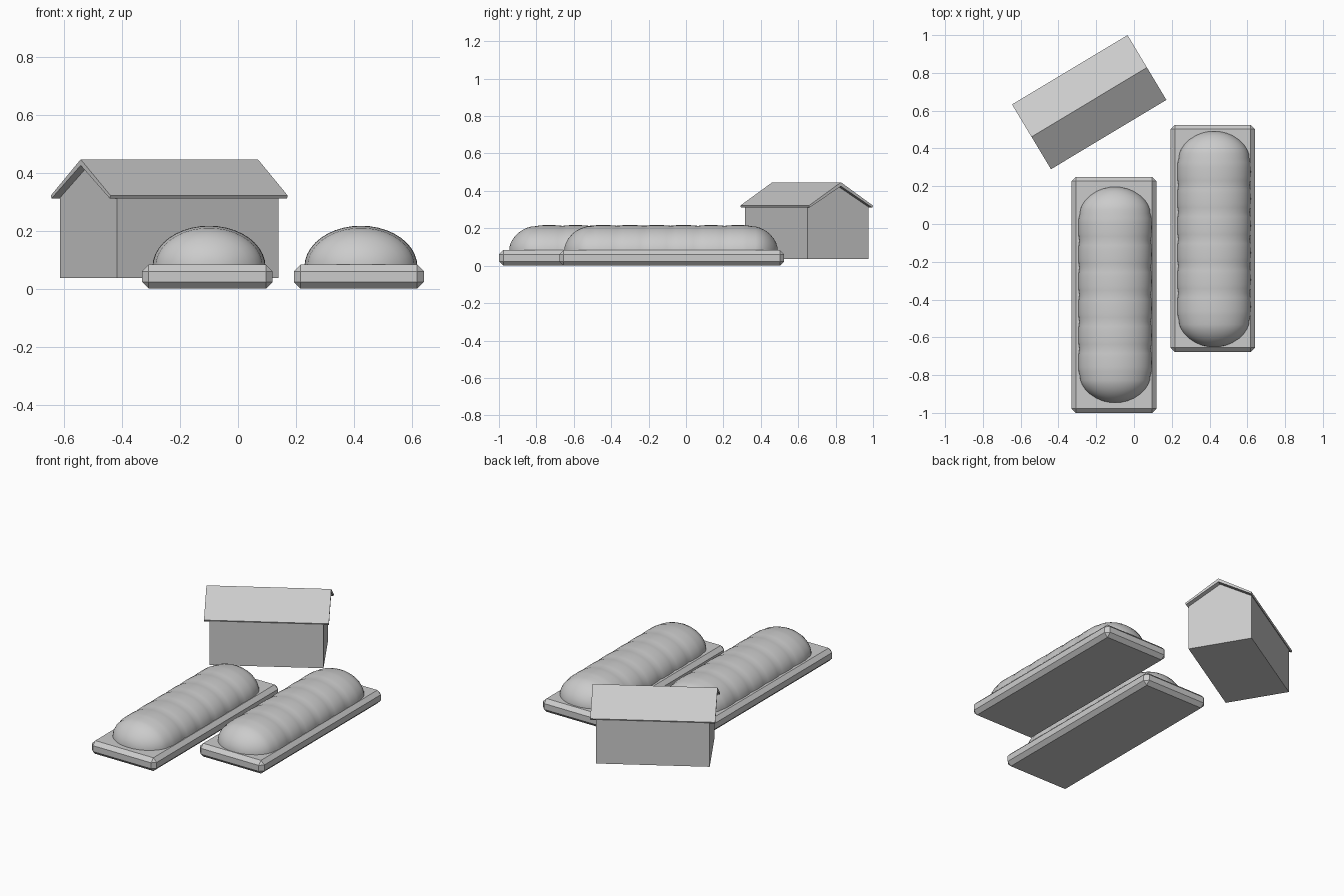
import bpy, bmesh, math
from mathutils import Matrix

cube = bpy.data.objects.get("Cube")
if cube:
    bpy.data.objects.remove(cube, do_unlink=True)

GREY = (0.6, 0.6, 0.6, 1.0)
grey = bpy.data.materials.new("plain_grey")
grey.use_nodes = True
grey.diffuse_color = GREY
grey.node_tree.nodes["Principled BSDF"].inputs["Base Color"].default_value = GREY


def make_object(name, bm, matrix=None):
    bmesh.ops.recalc_face_normals(bm, faces=bm.faces[:])
    mesh = bpy.data.meshes.new(name)
    bm.to_mesh(mesh)
    bm.free()
    mesh.materials.append(grey)
    obj = bpy.data.objects.new(name, mesh)
    bpy.context.collection.objects.link(obj)
    if matrix:
        obj.matrix_world = matrix
    return obj


def extrude_profile(name, points, length, matrix):
    """Extrude a closed (y, z) profile along local x, centred."""
    bm = bmesh.new()
    face = bm.faces.new([bm.verts.new((-length / 2, y, z)) for y, z in points])
    new = bmesh.ops.extrude_face_region(bm, geom=[face])["geom"]
    bmesh.ops.translate(bm, vec=(length, 0, 0),
                        verts=[v for v in new if isinstance(v, bmesh.types.BMVert)])
    return make_object(name, bm, matrix)


def make_base(name, x0, x1, y0, y1, height=0.083):
    """Slab with chamfered edges and corners."""
    bm = bmesh.new()
    bmesh.ops.create_cube(bm, size=1)
    bmesh.ops.scale(bm, vec=(x1 - x0, y1 - y0, height), verts=bm.verts)
    bmesh.ops.translate(bm, vec=((x0 + x1) / 2, (y0 + y1) / 2, height / 2), verts=bm.verts)
    bmesh.ops.bevel(bm, geom=bm.edges[:], offset=0.023, segments=1,
                    profile=0.5, affect='EDGES')
    make_object(name, bm)


def make_dome(name, cx, cy, half=0.572, panels=8, steps=6, sides=20):
    """Long ribbed dome: half-ellipse rings lofted along y, rounded at the ends."""
    bm = bmesh.new()
    cap, half_width, rise, floor = 0.17, 0.195, 0.142, 0.075
    pitch = 2 * half / panels
    stations = [-half + pitch * i / steps for i in range(panels * steps + 1)]
    near_tip = [half - 0.002, half - 0.01]
    stations = sorted(stations[1:-1] + near_tip + [-y for y in near_tip])
    rings = []
    for y in stations:
        d = min((half - abs(y)) / cap, 1)
        size = math.sqrt(1 - (1 - d) ** 2)
        # each panel bulges slightly between its seams
        size *= 0.972 + 0.028 * math.sqrt(abs(math.sin(math.pi * (y + half) / pitch)))
        ring = []
        for k in range(sides + 1):
            a = math.pi * k / sides
            ring.append(bm.verts.new((cx + half_width * size * math.cos(a), cy + y,
                                      floor + rise * size * math.sin(a))))
        rings.append(ring)
    for a, b in zip(rings, rings[1:]):
        for k in range(sides):
            bm.faces.new((a[k], a[k + 1], b[k + 1], b[k]))
        bm.faces.new((a[0], b[0], b[-1], a[-1]))
    bm.faces.new(rings[0])
    bm.faces.new(rings[-1])
    obj = make_object(name, bm)
    bpy.ops.object.select_all(action='DESELECT')
    obj.select_set(True)
    bpy.context.view_layer.objects.active = obj
    bpy.ops.object.shade_smooth_by_angle(angle=math.radians(40))


# Two ribbed domes on chamfered slabs
make_base("right_base", -0.331, 0.119, -1.0, 0.25)
make_dome("right_dome", -0.10, -0.375)
make_base("left_base", 0.193, 0.641, -0.677, 0.525)
make_dome("left_dome", 0.424, -0.08)

# Turned house with a gabled roof
place = Matrix.Translation((-0.237, 0.645, 0)) @ Matrix.Rotation(math.radians(31), 4, 'Z')
walls = [(-0.19, 0.036), (0.19, 0.036), (0.19, 0.314), (0, 0.43), (-0.19, 0.314)]
extrude_profile("house_walls", walls, 0.65, place)
roof = [(-0.2, 0.321), (-0.195, 0.311), (0, 0.425), (0.195, 0.311), (0.2, 0.321), (0, 0.446)]
extrude_profile("house_roof", roof, 0.713, place)
